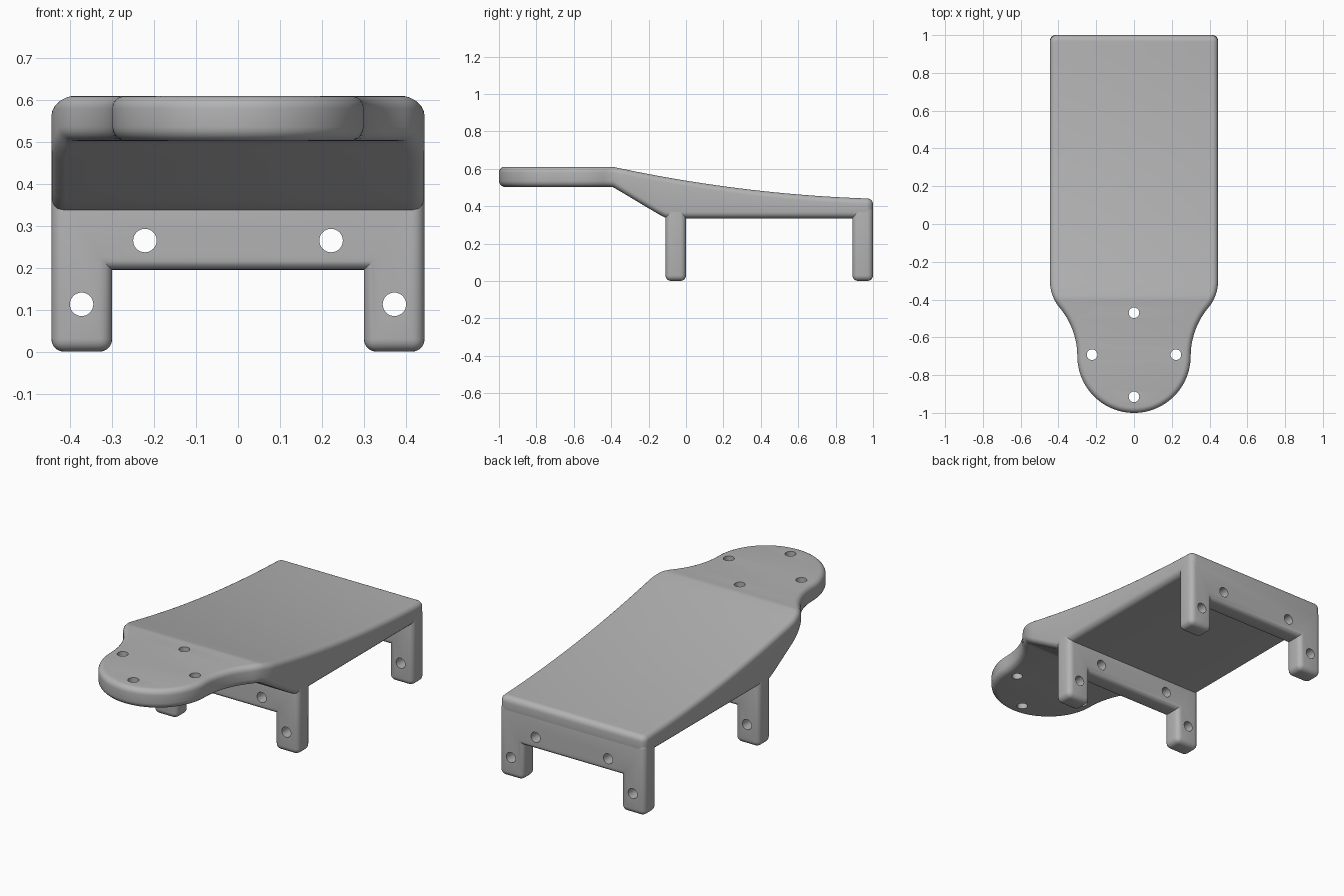
import bpy, bmesh
from math import sin, cos, pi, radians
from mathutils import Matrix

if "Cube" in bpy.data.objects:
    bpy.data.objects.remove(bpy.data.objects["Cube"])

HALF = 0.445      # half width of the deck
CORNER = 0.035    # rounding of the rear corners and the frames
HOLE = 0.028

grey = bpy.data.materials.new("plain grey")
grey.use_nodes = True
grey.diffuse_color = (0.45, 0.45, 0.45, 1)
grey.node_tree.nodes["Principled BSDF"].inputs["Base Color"].default_value = (0.45, 0.45, 0.45, 1)


def to_object(bm, name):
    bmesh.ops.recalc_face_normals(bm, faces=bm.faces[:])
    mesh = bpy.data.meshes.new(name)
    bm.to_mesh(mesh)
    bm.free()
    mesh.materials.append(grey)
    obj = bpy.data.objects.new(name, mesh)
    bpy.context.collection.objects.link(obj)
    return obj


def drill(obj, centres, axis):
    """Cut round holes through obj, then shade it smooth with sharp edges."""
    bm = bmesh.new()
    turn = Matrix.Rotation(pi / 2, 4, "X") if axis == "Y" else Matrix()
    for c in centres:
        bmesh.ops.create_cone(bm, cap_ends=True, segments=32, radius1=HOLE, radius2=HOLE,
                              depth=0.4, matrix=Matrix.Translation(c) @ turn)
    cutter = to_object(bm, "hole_cutter")
    cutter.hide_render = True
    mod = obj.modifiers.new("holes", "BOOLEAN")
    mod.operation = "DIFFERENCE"
    mod.solver = "EXACT"
    mod.object = cutter
    bpy.ops.object.select_all(action="DESELECT")
    bpy.context.view_layer.objects.active = obj
    obj.select_set(True)
    bpy.ops.object.modifier_apply(modifier=mod.name)
    bpy.data.objects.remove(cutter)
    bpy.ops.object.shade_smooth_by_angle(angle=radians(35))


# Deck: half outline in plan, as (x, y, normal x, normal y)
outline = []


def arc(cx, cy, r, start, end, steps, side=1):
    for i in range(1 if outline else 0, steps + 1):
        a = radians(start + (end - start) * i / steps)
        outline.append((cx + r * cos(a), cy + r * sin(a), side * cos(a), side * sin(a)))


def straight(y0, y1, steps):
    for i in range(1, steps + 1):
        outline.append((HALF, y0 + (y1 - y0) * i / steps, 1, 0))


arc(0, -0.7, 0.3, -90, 0, 24)                # round nose
arc(0.7, -0.7, 0.4, 180, 140, 10, side=-1)   # neck
arc(0.225, -0.302, 0.22, -40, 0, 10)         # shoulder
straight(-0.302, -0.105, 4)
straight(-0.105, 1 - CORNER, 20)
arc(HALF - CORNER, 1 - CORNER, CORNER, 0, 90, 6)


def top(y):
    t = min(1, (1 - y) / 1.39)
    return 0.44 + 0.041 * t + 0.129 * t * t


def bottom(y):
    t = min(1, max(0, (y + 0.39) / 0.28))
    return 0.502 - 0.167 * t


# Deck: stacked rings with rounded upper and lower rims
bm = bmesh.new()
STEPS = 5
layers = []
for k in range(STEPS + 1):
    a = pi / 2 * k / STEPS
    layers.append((0.034, a, bottom, 1))
for k in range(STEPS, -1, -1):
    a = pi / 2 * k / STEPS
    layers.append((0.03, a, top, -1))

n = len(outline)
rings = []
for radius, a, height, sign in layers:
    right, left = [], []
    inset, lift = radius * (1 - sin(a)), radius * (1 - cos(a))
    # angle 0 is the flat face, a quarter turn is the side wall
    lift = radius - radius * cos(a)
    for i, (x, y, nx, ny) in enumerate(outline):
        px, py = x - nx * inset, y - ny * inset
        z = height(py) + sign * lift
        if i == 0:
            px = 0
        right.append(bm.verts.new((px, py, z)))
        left.append(right[0] if i == 0 else bm.verts.new((-px, py, z)))
    rings.append((right, left))

loops = [r + l[:0:-1] for r, l in rings]
for low, high in zip(loops, loops[1:]):
    for i in range(len(low)):
        j = (i + 1) % len(low)
        bm.faces.new((low[i], low[j], high[j], high[i]))
for right, left in (rings[0], rings[-1]):
    bm.faces.new((right[0], right[1], left[1]))
    for i in range(1, n - 1):
        bm.faces.new((right[i], right[i + 1], left[i + 1], left[i]))
deck = to_object(bm, "deck")
drill(deck, [(0, -0.47, 0.55), (0, -0.915, 0.55),
             (0.222, -0.692, 0.55), (-0.222, -0.692, 0.55)], "Z")


# Leg frames: two legs joined by a cross bar, tops buried in the deck
def leg_frame(name, y0, y1):
    half = [(0.3, 0.195), (0.3, 0), (HALF, 0), (HALF, 0.4)]
    profile = half + [(-x, z) for x, z in reversed(half)]
    bm = bmesh.new()
    face = bm.faces.new([bm.verts.new((x, y0, z)) for x, z in profile])
    moved = bmesh.ops.extrude_face_region(bm, geom=[face], use_keep_orig=True)["geom"]
    for v in moved:
        if isinstance(v, bmesh.types.BMVert):
            v.co.y = y1
    bmesh.ops.recalc_face_normals(bm, faces=bm.faces[:])

    # the inner corners under the bar stay mitred
    def inner_corner(e):
        a, b = (v.co for v in e.verts)
        return abs(a.y - b.y) > 0.01 and abs(a.z - 0.195) < 0.001

    rounded = [e for e in bm.edges if not inner_corner(e)]
    bmesh.ops.bevel(bm, geom=rounded, offset=CORNER - 0.005, segments=5,
                    profile=0.5, affect="EDGES", clamp_overlap=True)
    frame = to_object(bm, name)
    mid = (y0 + y1) / 2
    drill(frame, [(s * x, mid, z) for s in (1, -1)
                  for x, z in ((0.222, 0.265), (0.373, 0.113))], "Y")


leg_frame("front_leg_frame", -0.11, 0)
leg_frame("rear_leg_frame", 0.89, 1)
